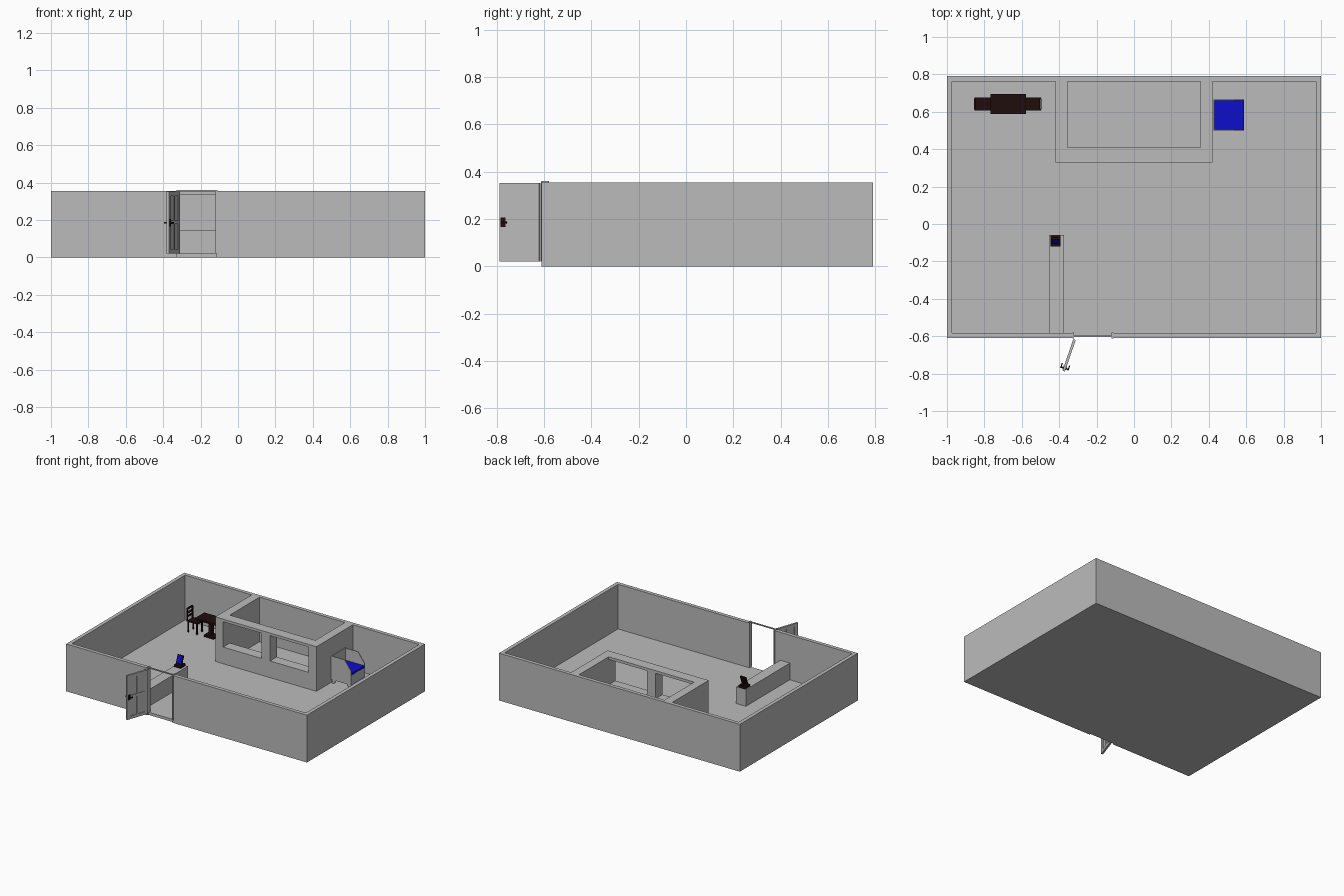
import bpy, bmesh, math
from mathutils import Matrix, Vector

cube = bpy.data.objects.get("Cube")
if cube:
    bpy.data.objects.remove(cube)


def material(name, rgb):
    m = bpy.data.materials.new(name)
    m.use_nodes = True
    m.diffuse_color = (*rgb, 1)
    m.node_tree.nodes["Principled BSDF"].inputs["Base Color"].default_value = (*rgb, 1)
    return m


GREY = material("plain_grey", (0.5, 0.5, 0.5))
BLUE = material("bright_blue", (0.004, 0.004, 0.6))
BROWN = material("dark_brown", (0.014, 0.004, 0.004))


def finish(name, bm, mat, matrix=None):
    bmesh.ops.recalc_face_normals(bm, faces=bm.faces)
    mesh = bpy.data.meshes.new(name)
    bm.to_mesh(mesh)
    bm.free()
    mesh.materials.append(mat)
    ob = bpy.data.objects.new(name, mesh)
    bpy.context.collection.objects.link(ob)
    if matrix:
        ob.matrix_world = matrix
    return ob


def add_box(bm, x, y, z):
    """Box between the (low, high) pairs x, y and z."""
    centre = Vector([(a + b) / 2 for a, b in (x, y, z)])
    size = [b - a for a, b in (x, y, z)]
    bmesh.ops.create_cube(bm, size=1, matrix=Matrix.Translation(centre) @ Matrix.Diagonal((*size, 1)))


def boxes(name, mat, parts, matrix=None):
    bm = bmesh.new()
    for part in parts:
        add_box(bm, *part)
    return finish(name, bm, mat, matrix)


def prism(name, mat, outline, y, depth):
    """Extrude an x-z outline along y."""
    bm = bmesh.new()
    face = bm.faces.new([bm.verts.new((px, y, pz)) for px, pz in outline])
    new = bmesh.ops.extrude_face_region(bm, geom=[face])["geom"]
    bmesh.ops.translate(bm, vec=(0, depth, 0), verts=[v for v in new if isinstance(v, bmesh.types.BMVert)])
    return finish(name, bm, mat)


TOP, FLOOR, SILL = 0.355, 0.02, 0.145
FRONT, BACK, T = -0.61, 0.79, 0.028

# Floor and outer walls, with a full-height gap for the doorway
boxes("floor", GREY, [((-0.985, 0.985), (-0.6, 0.78), (0, FLOOR))])
boxes("left_wall", GREY, [((1 - T, 1), (FRONT, BACK), (0, TOP))])
boxes("right_wall", GREY, [((-1, -1 + T), (FRONT, BACK), (0, TOP))])
boxes("back_wall", GREY, [((-1 + T, 1 - T), (BACK - T, BACK), (0, TOP))])
boxes("front_wall", GREY, [((-1 + T, -0.325), (FRONT, FRONT + T), (0, TOP)),
                           ((-0.115, 1 - T), (FRONT, FRONT + T), (0, TOP))])
boxes("door_frame", GREY, [((-0.33, -0.32), (-0.612, -0.58), (FLOOR, 0.36)),
                           ((-0.12, -0.11), (-0.612, -0.58), (FLOOR, 0.36)),
                           ((-0.32, -0.12), (-0.605, -0.597), (0.352, 0.36))])

# Inner booth: side walls, window sill, lintel and middle post
booth = [((-0.355, 0.355), (0.33, 0.41), (FLOOR, SILL)),
         ((-0.355, 0.355), (0.33, 0.41), (0.335, TOP)),
         ((-0.035, 0.035), (0.33, 0.41), (SILL, 0.335))]
booth += [(side, (0.33, BACK - T), (FLOOR, TOP)) for side in ((-0.42, -0.355), (0.355, 0.42))]
boxes("booth_walls", GREY, booth)

# Counter beside the doorway
boxes("counter", GREY, [((-0.455, -0.375), (FRONT + T, -0.06), (FLOOR, SILL))])

# Open door: thin core with raised stiles and rails leaving four panels
hinge = Matrix.Translation((-0.318, -0.618, 0)) @ Matrix.Rotation(math.radians(-109), 4, 'Z')
W, H = 0.178, 0.007
door = [((0, W), (-0.003, 0.003), (FLOOR, 0.352))]
door += [(x, (-H, H), (FLOOR, 0.352)) for x in ((0, 0.025), (0.08, 0.094), (0.147, W))]
door += [(x, (-H, H), z) for x in ((0.025, 0.08), (0.094, 0.147))
         for z in ((FLOOR, 0.043), (0.178, 0.197), (0.328, 0.352))]
boxes("door", GREY, door, hinge)
boxes("door_handle", BROWN, [((0.158, 0.166), (-0.022, 0.022), (0.182, 0.19))] +
      [((0.15, 0.172), y, (0.166, 0.206)) for y in ((-0.009, -0.007), (0.007, 0.009))] +
      [((0.14, 0.168), y, (0.182, 0.19)) for y in ((-0.024, -0.018), (0.018, 0.024))], hinge)

# Armchair: two cut-corner sides, back and front panels, blue seat
side = [(0.43, FLOOR), (0.43, 0.222), (0.535, 0.222), (0.588, 0.15), (0.588, FLOOR),
        (0.57, FLOOR), (0.555, 0.045), (0.463, 0.045), (0.448, FLOOR)]
for label, y in (("right", 0.5), ("left", 0.659)):
    prism("armchair_side_" + label, GREY, side, y, 0.006)
boxes("armchair_panels", GREY, [((0.424, 0.43), (0.5, 0.665), (0.045, 0.222)),
                                ((0.582, 0.588), (0.506, 0.659), (0.045, 0.125))])
boxes("armchair_seat", BLUE, [((0.43, 0.588), (0.506, 0.659), (0.115, 0.132))])

# Dining table on a pedestal
TX, TY = -0.672, 0.642
boxes("table", BROWN, [((TX - 0.095, TX + 0.095), (TY - 0.054, TY + 0.054), (0.14, 0.155)),
                       ((TX - 0.013, TX + 0.013), (TY - 0.013, TY + 0.013), (0.035, 0.14)),
                       ((TX - 0.04, TX + 0.04), (TY - 0.03, TY + 0.03), (FLOOR, 0.035))])

# Two slatted chairs facing the table, built facing +x around their own origin
chair = [((-0.04, 0.045), (-0.034, 0.034), (0.098, 0.108))]
chair += [((x, x + 0.009), (y, y + 0.009), (FLOOR, 0.098)) for x in (-0.04, 0.034) for y in (-0.034, 0.025)]
chair += [((-0.046, -0.038), (y, y + 0.008), (0.1, 0.195)) for y in (-0.034, 0.026)]
chair += [((-0.048, -0.041), (-0.03, 0.03), (z, z + 0.012)) for z in (0.128, 0.155, 0.185)]
for label, offset, angle in (("right", -0.135, 0), ("left", 0.13, math.pi)):
    boxes("dining_chair_" + label, BROWN, chair,
          Matrix.Translation((TX + offset, TY, 0)) @ Matrix.Rotation(angle, 4, 'Z'))

# Small till on the counter with a tilted blue screen
boxes("till_base", BROWN, [((-0.447, -0.392), (-0.12, -0.062), (SILL, 0.162)),
                           ((-0.428, -0.411), (-0.09, -0.07), (0.162, 0.19))])
tilt = Matrix.Translation((-0.419, -0.092, 0.196)) @ Matrix.Rotation(math.radians(-22), 4, 'X')
boxes("till_monitor", BROWN, [((-0.023, 0.023), (-0.004, 0.008), (-0.03, 0.032))], tilt)
boxes("till_screen", BLUE, [((-0.018, 0.018), (-0.006, -0.004), (-0.024, 0.026))], tilt)
